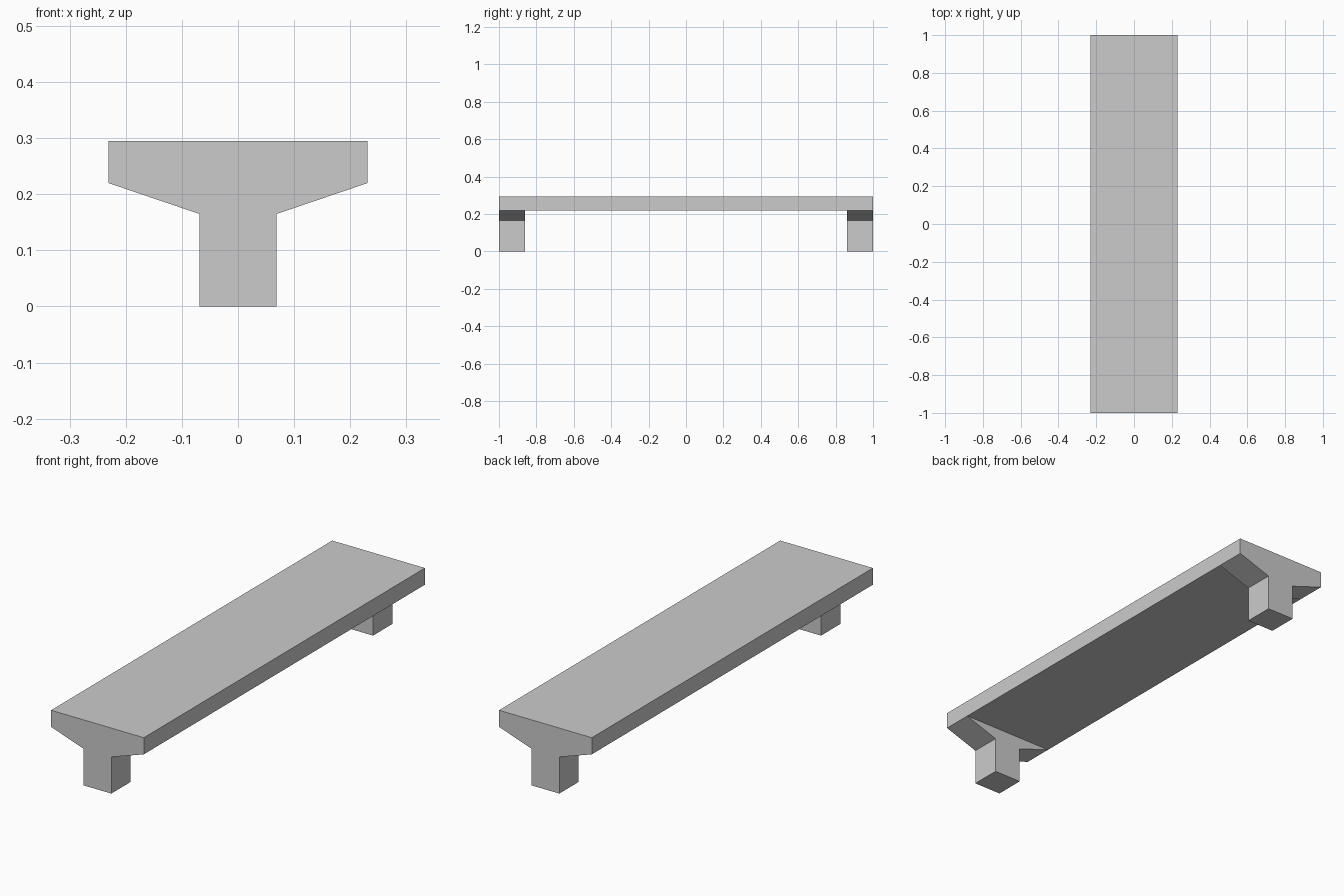
import bpy
import bmesh

cube = bpy.data.objects.get("Cube")
if cube:
    bpy.data.objects.remove(cube, do_unlink=True)

HALF_LENGTH = 1.0
HALF_WIDTH = 0.231
DECK_BOTTOM, DECK_TOP = 0.22, 0.295
COLUMN_HALF, COLUMN_TOP = 0.069, 0.165
SUPPORT_DEPTH = 0.138

# Plain concrete grey
concrete = bpy.data.materials.new("concrete grey")
concrete.use_nodes = True
grey = (0.6, 0.6, 0.6, 1)
concrete.diffuse_color = grey
concrete.node_tree.nodes["Principled BSDF"].inputs["Base Color"].default_value = grey


def extrude_profile(name, half_profile, y_start, depth):
    """Mirror a right-hand (x, z) outline and extrude it along y."""
    outline = half_profile + [(-x, z) for x, z in reversed(half_profile)]
    bm = bmesh.new()
    face = bm.faces.new([bm.verts.new((x, y_start, z)) for x, z in outline])
    result = bmesh.ops.extrude_face_region(bm, geom=[face], use_keep_orig=True)
    moved = [g for g in result["geom"] if isinstance(g, bmesh.types.BMVert)]
    bmesh.ops.translate(bm, verts=moved, vec=(0, depth, 0))
    bmesh.ops.recalc_face_normals(bm, faces=bm.faces)
    mesh = bpy.data.meshes.new(name)
    bm.to_mesh(mesh)
    bm.free()
    mesh.materials.append(concrete)
    obj = bpy.data.objects.new(name, mesh)
    bpy.context.collection.objects.link(obj)
    return obj


# Long flat deck
extrude_profile("deck", [(HALF_WIDTH, DECK_BOTTOM), (HALF_WIDTH, DECK_TOP)],
                -HALF_LENGTH, 2 * HALF_LENGTH)

# Column with a flared head under each end
support = [(COLUMN_HALF, 0), (COLUMN_HALF, COLUMN_TOP), (HALF_WIDTH, DECK_BOTTOM)]
extrude_profile("front_support", support, -HALF_LENGTH, SUPPORT_DEPTH)
extrude_profile("back_support", support, HALF_LENGTH - SUPPORT_DEPTH, SUPPORT_DEPTH)
